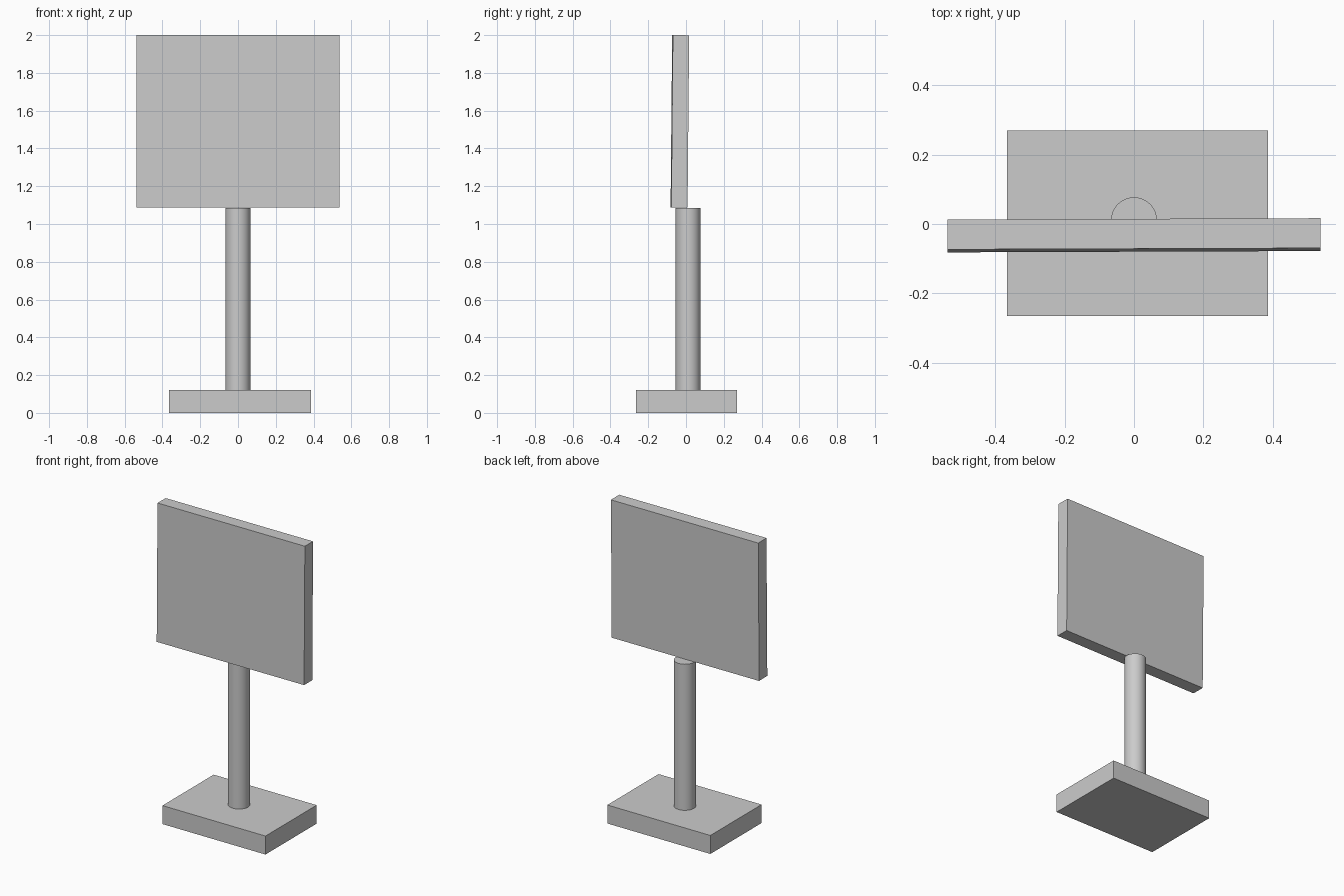
import bpy
import math

if "Cube" in bpy.data.objects:
    bpy.data.objects.remove(bpy.data.objects["Cube"])


def box(name, center, size, rotation=(0, 0, 0)):
    bpy.ops.mesh.primitive_cube_add(size=1, location=center)
    ob = bpy.context.object
    ob.name = name
    ob.scale = size
    bpy.ops.object.transform_apply(location=False, rotation=False, scale=True)
    ob.rotation_euler = rotation
    return ob


# Foot slab
box("base", (0.01, 0.002, 0.061), (0.752, 0.534, 0.122))

# Round post standing on the foot
bpy.ops.mesh.primitive_cylinder_add(
    vertices=32, radius=0.066, depth=0.985, location=(0, 0.011, 0.5935))
bpy.context.object.name = "post"
bpy.ops.object.shade_smooth_by_angle(angle=math.radians(30))

# Sign panel, leaning and turned very slightly
box("sign_panel", (0, -0.0325, 1.543), (1.073, 0.086, 0.913),
    (-0.0093, 0, 0.0036))
